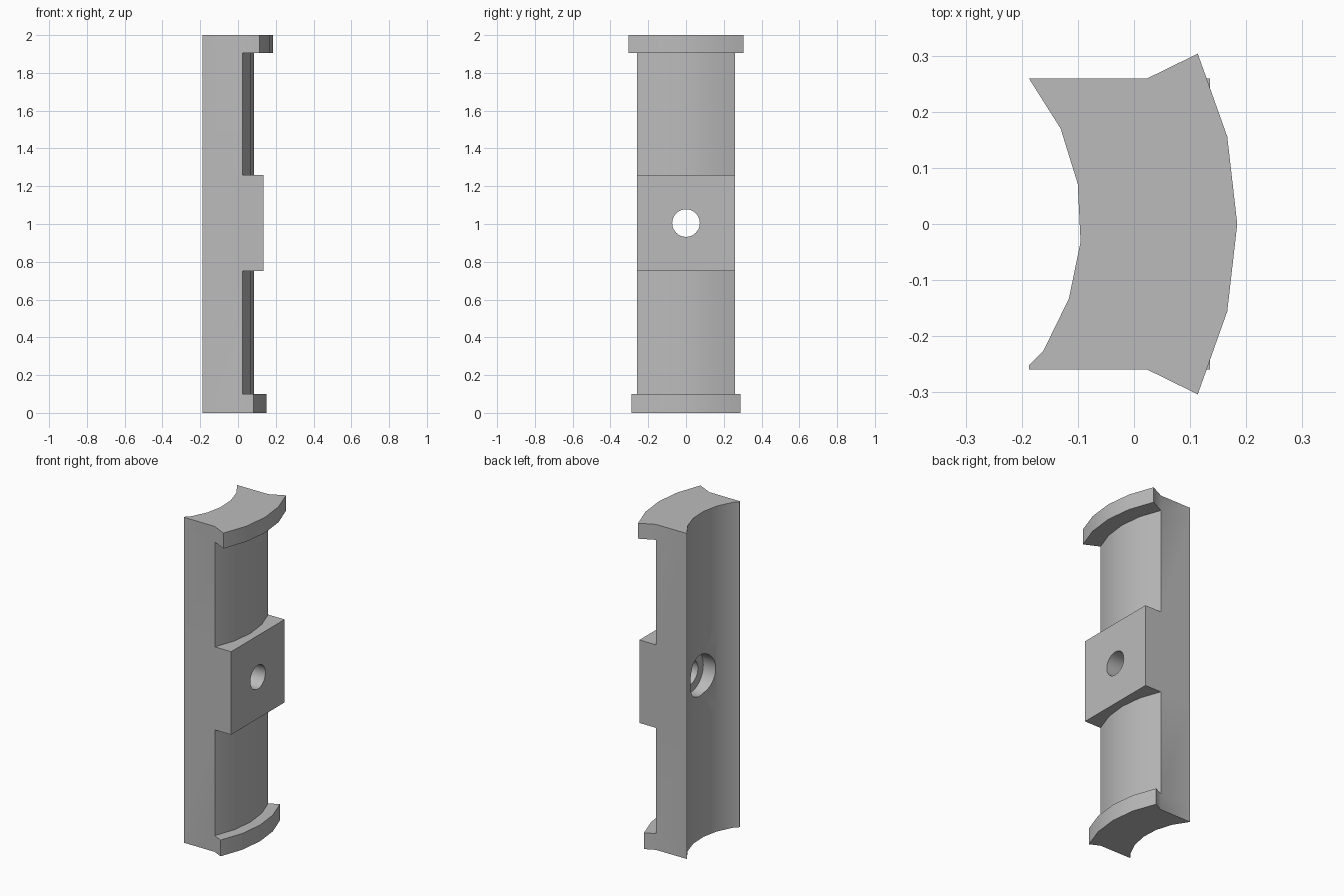
import bpy, bmesh
from math import sin, cos, radians, pi

cube = bpy.data.objects.get("Cube")
if cube:
    bpy.data.objects.remove(cube, do_unlink=True)

AXIS_X = -0.506      # axis shared by all the curved faces
HALF_WIDTH = 0.259
HOLE_Z = 1.005


def arc(radius, angles):
    return [(AXIS_X + radius * cos(radians(a)), radius * sin(radians(a)))
            for a in angles]


# Cross-sections: the same concave back, a different convex front
outer_angles = [-26.1, -13.05, 0, 13.05, 26.1]
back = ([(-0.187, HALF_WIDTH)] + arc(0.412, [24.4, 10, -4.4, -18.8, -33.2])
        + [(-0.187, -0.252), (-0.187, -HALF_WIDTH)])
shell = arc(0.59, outer_angles)
bottom_lip = arc(0.656, outer_angles)
top_lip = arc(0.69, outer_angles)
block = [(0.135, y) for x, y in shell]


def section(front):
    return back + [shell[0]] + front + [shell[-1]]


# Body: loft the cross-sections upward, stepping at each lip and block
steps = [(0, 0.1, bottom_lip), (0.1, 0.75, shell), (0.75, 1.26, block),
         (1.26, 1.905, shell), (1.905, 2, top_lip)]
bm = bmesh.new()
rings = []
for low, high, front in steps:
    for z in (low, high):
        rings.append([bm.verts.new((x, y, z)) for x, y in section(front)])
count = len(rings[0])
for lower, upper in zip(rings, rings[1:]):
    for i in range(count):
        j = (i + 1) % count
        bm.faces.new((lower[i], lower[j], upper[j], upper[i]))
bm.faces.new(rings[0][::-1])
bm.faces.new(rings[-1])
bmesh.ops.remove_doubles(bm, verts=bm.verts, dist=0.0005)
bmesh.ops.recalc_face_normals(bm, faces=bm.faces)
mesh = bpy.data.meshes.new("curved_bracket")
bm.to_mesh(mesh)
bm.free()
bracket = bpy.data.objects.new("curved_bracket", mesh)
bpy.context.collection.objects.link(bracket)

grey = bpy.data.materials.new("plain_grey")
grey.use_nodes = True
colour = (0.5, 0.5, 0.5, 1)
grey.diffuse_color = colour
grey.node_tree.nodes["Principled BSDF"].inputs["Base Color"].default_value = colour
mesh.materials.append(grey)

bpy.ops.object.select_all(action='DESELECT')


# Bolt hole and its counterbore on the concave side
def bore(name, radius, x_start, x_end):
    bpy.ops.mesh.primitive_cylinder_add(
        vertices=48, radius=radius, depth=x_end - x_start,
        location=((x_start + x_end) / 2, 0, HOLE_Z), rotation=(0, pi / 2, 0))
    cutter = bpy.context.object
    cutter.name = name
    cutter.data.materials.append(grey)
    cutter.hide_render = True
    cut = bracket.modifiers.new(name, 'BOOLEAN')
    cut.operation = 'DIFFERENCE'
    cut.solver = 'EXACT'
    cut.object = cutter
    bpy.ops.object.select_all(action='DESELECT')
    bpy.context.view_layer.objects.active = bracket
    bracket.select_set(True)
    bpy.ops.object.modifier_apply(modifier=name)
    bpy.data.objects.remove(cutter, do_unlink=True)


bore("bolt_hole", 0.073, -0.3, 0.3)
bore("counterbore", 0.125, -0.3, -0.03)
bpy.ops.object.shade_smooth_by_angle(angle=radians(30))
